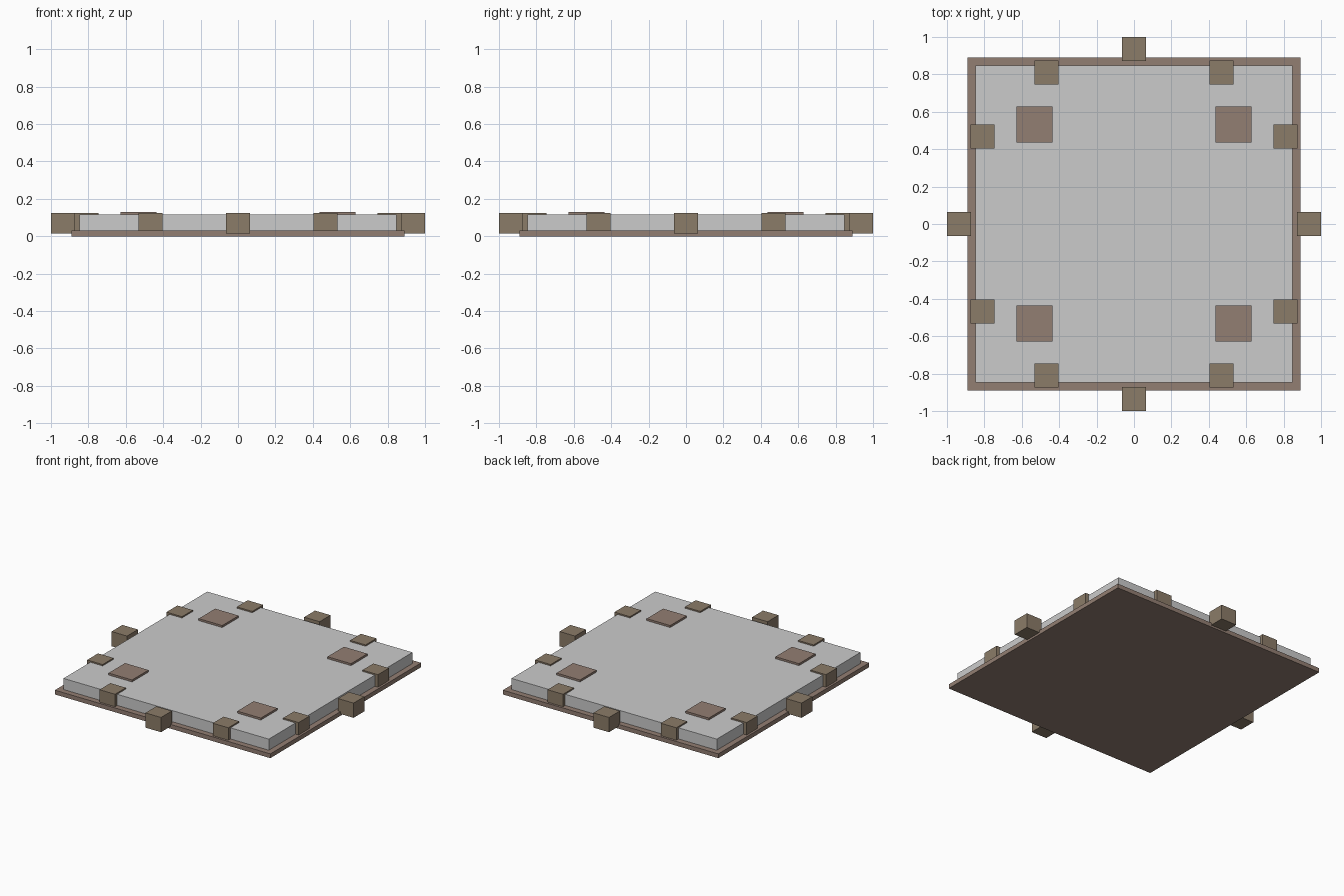
import bpy

if "Cube" in bpy.data.objects:
    bpy.data.objects.remove(bpy.data.objects["Cube"])


def material(name, rgb):
    mat = bpy.data.materials.new(name)
    mat.diffuse_color = (*rgb, 1)
    mat.use_nodes = True
    mat.node_tree.nodes["Principled BSDF"].inputs["Base Color"].default_value = mat.diffuse_color
    return mat


def box(name, x, y, hx, hy, z0, z1, mat=None):
    bpy.ops.mesh.primitive_cube_add(size=2, location=(x, y, (z0 + z1) / 2))
    ob = bpy.context.object
    ob.name = name
    ob.scale = (hx, hy, (z1 - z0) / 2)
    bpy.ops.object.transform_apply(location=False, rotation=False, scale=True)
    if mat:
        ob.data.materials.append(mat)
    return ob


trim = material("trim_brown", (0.29, 0.21, 0.17))
stone = material("block_tan", (0.26, 0.20, 0.14))

# Base plate and the grey slab on it
box("base_plate", 0, 0, 0.89, 0.89, 0, 0.032, trim)
box("slab", 0, 0, 0.848, 0.848, 0.03, 0.115)

H = 0.064          # half width of the small blocks
Z0, Z1 = 0.015, 0.125

for s in (-1, 1):
    # Blocks projecting from the middle of each side
    box("side_block", s * (1 - H), 0, H, H, Z0, Z1, stone)
    box("side_block", 0, s * (1 - H), H, H, Z0, Z1, stone)
    for t in (-1, 1):
        # Paired blocks set into the slab rim
        box("rim_block", s * 0.81, t * 0.468, H, H, Z0, Z1, stone)
        box("rim_block", s * 0.468, t * 0.81, H, H, Z0, Z1, stone)
        # Flat pads near the corners
        box("corner_pad", s * 0.532, t * 0.532, 0.097, 0.097, 0.11, 0.13, trim)
